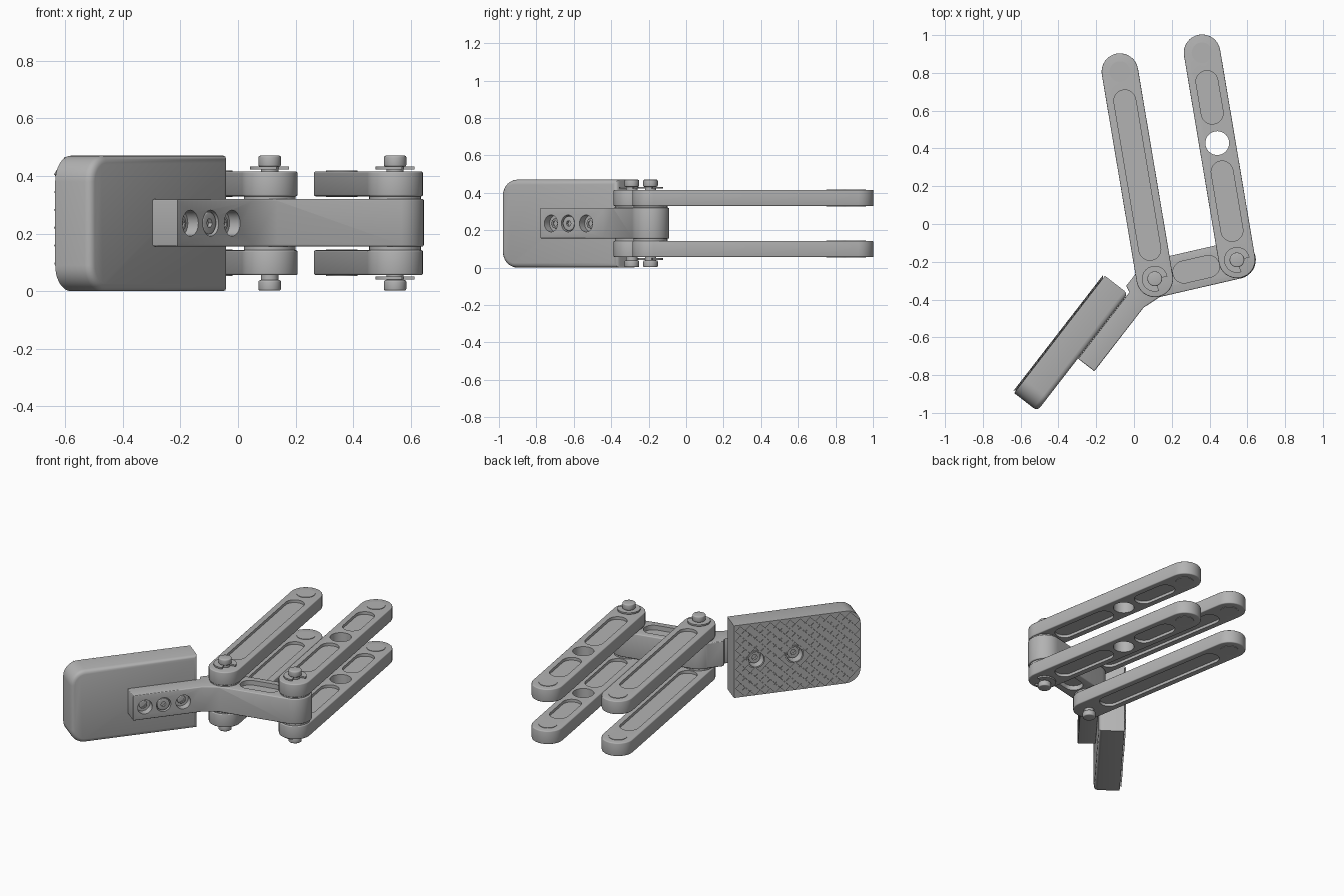
import bpy, bmesh, math
from mathutils import Matrix, Vector

if "Cube" in bpy.data.objects:
    bpy.data.objects.remove(bpy.data.objects["Cube"], do_unlink=True)

grey = bpy.data.materials.new("machined grey")
grey.use_nodes = True
COLOUR = (0.45, 0.45, 0.45, 1)
grey.diffuse_color = COLOUR
grey.node_tree.nodes["Principled BSDF"].inputs["Base Color"].default_value = COLOUR

PIVOT_A, PIVOT_B = Vector((0.11, -0.29)), Vector((0.545, -0.19))
ARM_DIR = Vector((-0.166, 0.986)).normalized()
MID_Z = 0.236
# Pad frame: local x runs along the pad, y is up, z points out of its front
U, N = Vector((0.612, 0.791, 0)).normalized(), Vector((0.791, -0.612, 0)).normalized()
PAD = Matrix((U, (0, 0, 1), N)).transposed().to_4x4()


def add(name, bm):
    mesh = bpy.data.meshes.new(name)
    bmesh.ops.recalc_face_normals(bm, faces=bm.faces)
    bm.to_mesh(mesh)
    bm.free()
    mesh.materials.append(grey)
    obj = bpy.data.objects.new(name, mesh)
    bpy.context.collection.objects.link(obj)
    return obj


def prism(name, pts, z0, z1, matrix=None, bevel=0, both=True):
    """Extrude an outline from z0 to z1 and round its cap edges."""
    bm = bmesh.new()
    face = bm.faces.new([bm.verts.new((p[0], p[1], z0)) for p in pts])
    new = bmesh.ops.extrude_face_region(bm, geom=[face])["geom"]
    bmesh.ops.translate(bm, vec=(0, 0, z1 - z0),
                        verts=[g for g in new if isinstance(g, bmesh.types.BMVert)])
    if bevel:
        levels = (z0, z1) if both else (z1,)
        edges = [e for e in bm.edges if any(
            all(abs(v.co.z - z) < 1e-5 for v in e.verts) for z in levels)]
        bmesh.ops.bevel(bm, geom=edges, offset=bevel, segments=3, profile=0.5,
                        affect='EDGES', clamp_overlap=True)
    if matrix:
        bm.transform(matrix)
    return add(name, bm)


def arc(c, r, a0, a1, n):
    return [(c[0] + r * math.cos(math.radians(a0 + (a1 - a0) * i / n)),
             c[1] + r * math.sin(math.radians(a0 + (a1 - a0) * i / n))) for i in range(n + 1)]


def circle(c, r, n=32):
    return arc(c, r, 0, 360, n)[:-1]


def slot(a, b, r):
    """Outline with two round ends, centred on a and b."""
    ang = math.degrees(math.atan2(b[1] - a[1], b[0] - a[0]))
    return arc(b, r, ang - 90, ang + 90, 16) + arc(a, r, ang + 90, ang + 270, 16)


def combine(obj, tool, operation='DIFFERENCE'):
    """Apply a boolean and remove the tool."""
    mod = obj.modifiers.new("combine", 'BOOLEAN')
    mod.operation, mod.object, mod.solver = operation, tool, 'EXACT'
    bpy.context.view_layer.update()
    graph = bpy.context.evaluated_depsgraph_get()
    mesh = bpy.data.meshes.new_from_object(obj.evaluated_get(graph))
    obj.modifiers.clear()
    obj.data = mesh
    bpy.data.objects.remove(tool, do_unlink=True)


def cut_pockets(obj, origin, direction, spans, z0, z1, depth):
    """Sink round-ended pockets into the top and bottom faces."""
    r = 0.058
    for s, e in spans:
        outline = slot(origin + direction * (s + r), origin + direction * (e - r), r)
        for lo, hi in ((z0 - 0.1, z0 + depth), (z1 - depth, z1 + 0.1)):
            combine(obj, prism("cutter", outline, lo, hi))


# Paired swing arms
ARMS = (("inner_arm", PIVOT_A, ((0.10, 1.013),), None),
        ("outer_arm", PIVOT_B, ((0.10, 0.53), (0.73, 1.015)), 0.627))
for name, pivot, spans, hole in ARMS:
    tip = pivot + ARM_DIR * 1.112
    for level, z0, z1 in (("lower", 0.056, 0.142), ("upper", 0.329, 0.415)):
        arm = prism(f"{level}_{name}", slot(pivot, tip, 0.097), z0, z1, bevel=0.006)
        cut_pockets(arm, pivot, ARM_DIR, spans, z0, z1, 0.018)
        if hole:
            combine(arm, prism("cutter", circle(pivot + ARM_DIR * hole, 0.063), z0 - 0.1, z1 + 0.1))
        prism(f"{level}_{name}_tip_plug", circle(tip, 0.055), z0 - 0.003, z1 + 0.003)

# Bent link: straight section, wing towards the pad
link = prism("link", slot(PIVOT_A, PIVOT_B, 0.1), 0.155, 0.32, bevel=0.006)
WING = ((-0.745, 0.202), (-0.745, 0.311), (-0.32, 0.311), (-0.22, 0.345),
        (-0.162, 0.264), (-0.165, 0.168), (-0.285, 0.168), (-0.3, 0.202))
wing = prism("wing", [(U * u + N * n)[:2] for u, n in WING], 0.1555, 0.3195, bevel=0.006)
combine(link, wing, 'UNION')
link_dir = (PIVOT_B - PIVOT_A).normalized()
cut_pockets(link, PIVOT_A, link_dir, ((0.10, 0.35),), 0.155, 0.32, 0.03)

# Wing bolts in counterbores
for i, u in enumerate((-0.672, -0.557, -0.435)):
    at = (u, MID_Z)
    combine(link, prism("cutter", circle(at, 0.045), 0.265, 0.4, PAD))
    middle = i == 1
    bolt = prism(f"wing_bolt_{i + 1}", circle(at, 0.039 if middle else 0.026), 0.25,
                 0.306 if middle else 0.275, PAD, 0.004, False)
    combine(bolt, prism("cutter", circle(at, 0.016, 6), 0.268 if not middle else 0.29, 0.4, PAD))

# Pivot pins, washers and clips
for name, pivot in (("inner", PIVOT_A), ("outer", PIVOT_B)):
    prism(f"{name}_pin_shaft", circle(pivot, 0.03), 0.02, 0.45)
    prism(f"{name}_pin_foot", circle(pivot, 0.039), 0.002, 0.038, bevel=0.006)
    prism(f"{name}_pin_head", circle(pivot, 0.039), 0.432, 0.47, bevel=0.006)
    prism(f"{name}_lower_washer", circle(pivot, 0.09), 0.14, 0.157)
    prism(f"{name}_upper_washer", circle(pivot, 0.09), 0.318, 0.331)
    clips = [("upper", 0.422)] + ([("lower", 0.04)] if name == "outer" else [])
    for level, z in clips:
        ring = arc(pivot, 0.068, 10, 290, 28) + arc(pivot, 0.028, 290, 10, 28)
        prism(f"{name}_{level}_clip", ring, z, z + 0.01)

# Pad with rounded outer corners and rounded front edge
U0, U1, TOP, CORNER = -1.096, -0.311, 0.47, 0.09
outline = [(U1, 0), (U1, TOP)]
outline += arc((U0 + CORNER, TOP - CORNER), CORNER, 90, 180, 10)
outline += arc((U0 + CORNER, CORNER), CORNER, 180, 270, 10)
pad = prism("pad", outline, 0.046, 0.201, PAD, 0.025, False)
HOLES = [Vector((u, MID_Z)) for u in (-0.685, -0.445)]
for i, h in enumerate(HOLES):
    combine(pad, prism("cutter", circle(h, 0.048), 0, 0.1, PAD))
    bolt = prism(f"pad_bolt_{i + 1}", circle(h, 0.036), 0.07, 0.12, PAD)
    combine(bolt, prism("cutter", circle(h, 0.018, 6), 0, 0.09, PAD))
    rim = prism(f"pad_hole_rim_{i + 1}", circle(h, 0.057), 0.038, 0.047, PAD)
    combine(rim, prism("cutter", circle(h, 0.048), 0, 0.1, PAD))

# Knurled grip: staggered diamond studs on the back of the pad
bm = bmesh.new()
STEP = 0.031
for i in range(1, int((U1 - U0) / STEP)):
    for j in range(1, int(TOP / STEP)):
        p = Vector((U0 + (i + 0.2) * STEP, j * STEP + 0.003))
        corner = Vector((max(U0 + CORNER - p.x, 0), max(abs(p.y - TOP / 2) - TOP / 2 + CORNER, 0)))
        near_hole = any((p - h).length < 0.068 for h in HOLES)
        if (i + j) % 2 or near_hole or corner.length > CORNER - STEP * 0.8:
            continue
        place = PAD @ Matrix.Translation((p.x, p.y, 0.0415))
        bmesh.ops.create_cone(bm, cap_ends=True, segments=4, radius1=STEP * 0.55,
                              radius2=STEP * 0.98, depth=0.011,
                              matrix=place @ Matrix.Rotation(math.pi, 4, 'X'))
add("pad_grip", bm)

# Smooth rounded walls, keep hard edges
bpy.ops.object.select_all(action='DESELECT')
for obj in bpy.context.collection.objects:
    if obj.type == 'MESH':
        obj.select_set(True)
        bpy.context.view_layer.objects.active = obj
bpy.ops.object.shade_smooth_by_angle(angle=math.radians(35))
